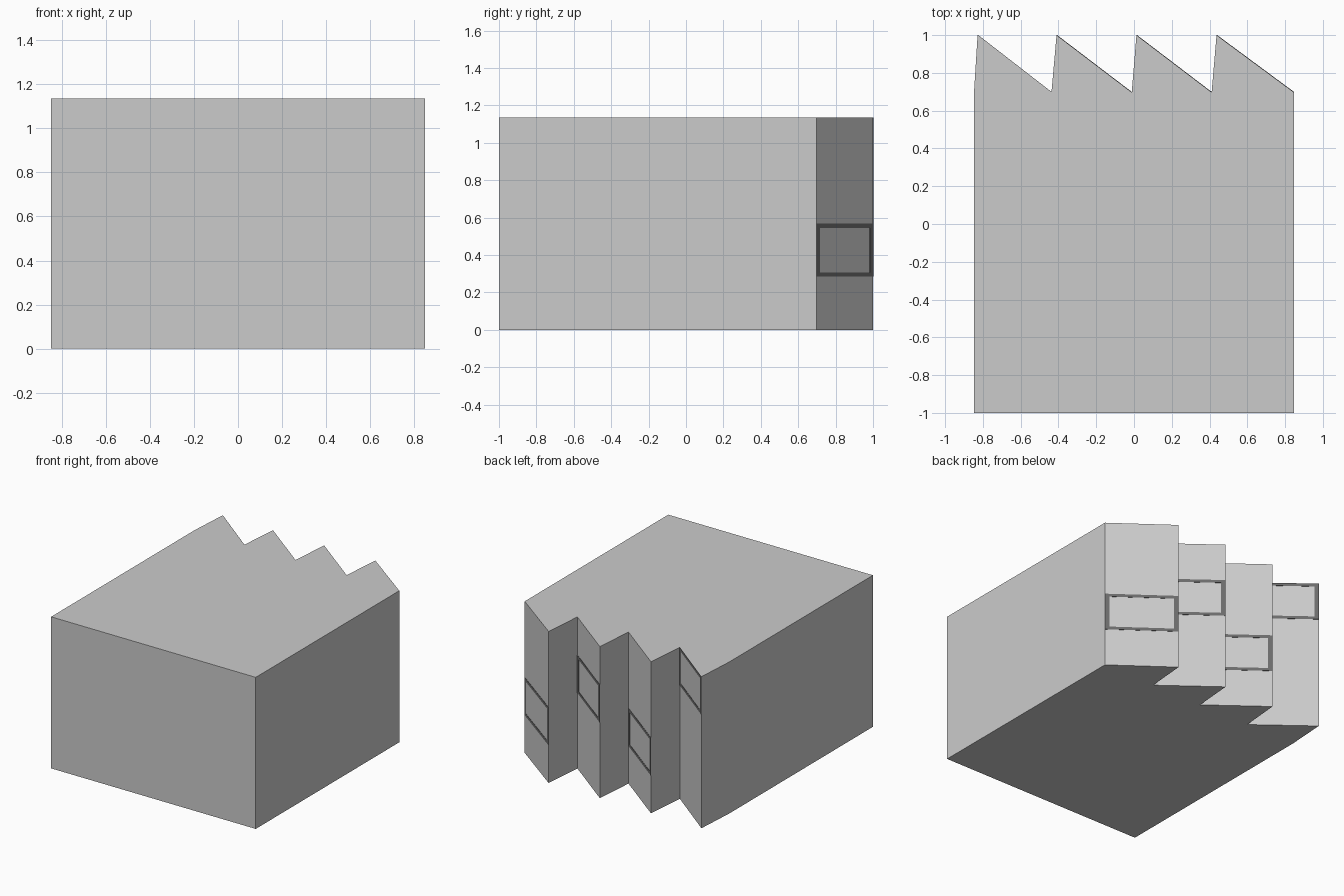
import bpy, bmesh
from mathutils import Vector

if "Cube" in bpy.data.objects:
    bpy.data.objects.remove(bpy.data.objects["Cube"])

HEIGHT = 1.134
BAND = HEIGHT / 4
PEAKS = [-0.828, -0.41, 0.013, 0.437]            # x of tooth tips (y = 1)
VALLEYS = [-0.847, -0.437, -0.012, 0.411, 0.847]  # x of tooth roots
ROOT_Y = 0.697
FRAME_BANDS = [3, 1, 2, 1]                       # quarter-height band per tooth


def finish(name, bm):
    bmesh.ops.recalc_face_normals(bm, faces=bm.faces)
    mesh = bpy.data.meshes.new(name)
    bm.to_mesh(mesh)
    bm.free()
    obj = bpy.data.objects.new(name, mesh)
    bpy.context.collection.objects.link(obj)
    return obj


def extrude(bm, faces, offset):
    result = bmesh.ops.extrude_face_region(bm, geom=faces)
    verts = [g for g in result["geom"] if isinstance(g, bmesh.types.BMVert)]
    bmesh.ops.translate(bm, verts=verts, vec=offset)


# Block with a sawtooth back
outline = [(VALLEYS[0], -1), (VALLEYS[4], -1), (VALLEYS[4], ROOT_Y)]
for k in reversed(range(4)):
    outline += [(PEAKS[k], 1), (VALLEYS[k], ROOT_Y)]
bm = bmesh.new()
base = bm.faces.new([bm.verts.new((x, y, 0)) for x, y in outline])
extrude(bm, [base], Vector((0, 0, HEIGHT)))
finish("sawtooth_block", bm)

# Thin dark window frames, one on the long face of each tooth
dark = bpy.data.materials.new("dark_frame")
dark.diffuse_color = (0.15, 0.15, 0.15, 1)
dark.use_nodes = True
dark.node_tree.nodes["Principled BSDF"].inputs["Base Color"].default_value = dark.diffuse_color


def window_frame(name, tip, root, z0, z1, side=0.031, rail=0.022):
    along = (root - tip).normalized()
    outward = Vector((-along.y, along.x, 0))

    def loop(bm, s, r):
        a, b = tip + along * s, root - along * s
        return [bm.verts.new((p.x, p.y, z)) for p, z in
                ((a, z0 + r), (b, z0 + r), (b, z1 - r), (a, z1 - r))]

    bm = bmesh.new()
    outer, inner = loop(bm, 0, 0), loop(bm, side, rail)
    ring = [bm.faces.new((outer[i], outer[(i + 1) % 4],
                          inner[(i + 1) % 4], inner[i])) for i in range(4)]
    extrude(bm, ring, outward * 0.002)
    finish(name, bm).data.materials.append(dark)


for k, band in enumerate(FRAME_BANDS):
    window_frame(f"window_frame_{k + 1}", Vector((PEAKS[k], 1, 0)),
                 Vector((VALLEYS[k + 1], ROOT_Y, 0)),
                 band * BAND, (band + 1) * BAND)
